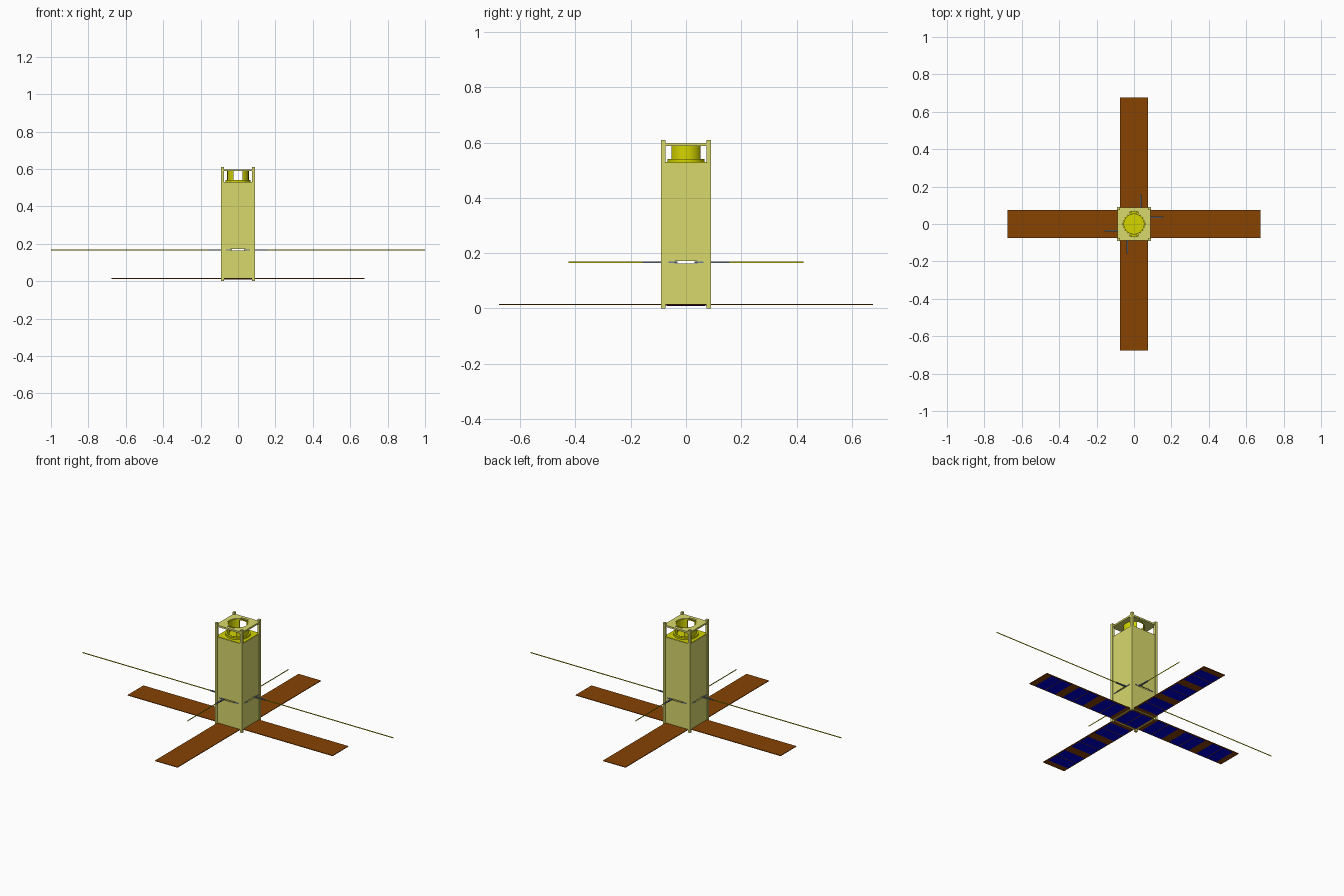
import bpy
import bmesh
from math import radians
from mathutils import Matrix, Vector

if "Cube" in bpy.data.objects:
    bpy.data.objects.remove(bpy.data.objects["Cube"], do_unlink=True)


def material(name, srgb):
    """Flat material from display colour, stored as linear values."""
    col = tuple(c ** 2.2 for c in srgb) + (1.0,)
    m = bpy.data.materials.new(name)
    m.use_nodes = True
    m.diffuse_color = col
    node = next(n for n in m.node_tree.nodes if n.type == 'BSDF_PRINCIPLED')
    node.inputs["Base Color"].default_value = col
    return m


khaki = material("khaki metal", (0.845, 0.845, 0.425))
yellow = material("bright yellow", (0.83, 0.83, 0.01))
brown = material("panel brown", (0.525, 0.27, 0.04))
blue = material("solar blue", (0.0, 0.0, 0.85))
grey = material("slate grey", (0.44, 0.5, 0.565))


def finish(name, bm, mat):
    mesh = bpy.data.meshes.new(name)
    bmesh.ops.recalc_face_normals(bm, faces=bm.faces)
    bm.to_mesh(mesh)
    bm.free()
    ob = bpy.data.objects.new(name, mesh)
    bpy.context.collection.objects.link(ob)
    if mat:
        mesh.materials.append(mat)
    return ob


def add_box(bm, lo, hi, turn=0):
    """Box between two corners, turned about the vertical axis."""
    lo, hi = Vector(lo), Vector(hi)
    mx = (Matrix.Rotation(radians(turn), 4, 'Z')
          @ Matrix.Translation((lo + hi) / 2)
          @ Matrix.Diagonal((*(hi - lo), 1)))
    bmesh.ops.create_cube(bm, size=1, matrix=mx)


def boxes(name, mat, items):
    bm = bmesh.new()
    for it in items:
        add_box(bm, *it)
    return finish(name, bm, mat)


def cylinder(name, mat, r, z0, z1):
    bm = bmesh.new()
    bmesh.ops.create_cone(bm, cap_ends=True, segments=48, radius1=r, radius2=r,
                          depth=z1 - z0,
                          matrix=Matrix.Translation((0, 0, (z0 + z1) / 2)))
    return finish(name, bm, mat)


def select(ob):
    bpy.ops.object.select_all(action='DESELECT')
    bpy.context.view_layer.objects.active = ob
    ob.select_set(True)


def cut(ob, *cutters):
    for c in cutters:
        select(ob)
        mod = ob.modifiers.new("cut", 'BOOLEAN')
        mod.operation = 'DIFFERENCE'
        mod.solver = 'EXACT'
        mod.object = c
        bpy.ops.object.modifier_apply(modifier=mod.name)
        bpy.data.objects.remove(c, do_unlink=True)


def smooth(ob):
    select(ob)
    bpy.ops.object.shade_smooth_by_angle(angle=radians(35))


W = 0.087       # half width of the body
RZ = 0.167      # antenna height
DECK = 0.527    # top of the closed body
TURNS = (0, 90, 180, 270)

# Hollow body with an antenna slot in each side
body = boxes("body_shell", khaki, [((-W, -W, 0.012), (W, W, DECK))])
cut(body,
    boxes("hollow", None, [((-0.08, -0.08, 0.018), (0.08, 0.08, DECK - 0.005))]),
    boxes("slot_x", None, [((-0.2, -0.04, RZ - 0.004), (0.2, 0.04, RZ + 0.004))]),
    boxes("slot_y", None, [((-0.04, -0.2, RZ - 0.004), (0.04, 0.2, RZ + 0.004))]))

# Corner rails
boxes("corner_rails", khaki,
      [((0.075, 0.075, 0), (0.09, 0.09, 0.61), a) for a in TURNS])

# Yellow deck inside the rails
boxes("top_deck", yellow, [((-0.084, -0.084, DECK - 0.002), (0.084, 0.084, DECK + 0.002))])

# Top frame with a round opening and two notches
frame = boxes("top_frame", khaki, [((-W, -W, 0.588), (W, W, 0.598))])
cut(frame,
    cylinder("opening", None, 0.058, 0.5, 0.7),
    boxes("notches", None, [((-0.022, -0.067, 0.5), (0.022, 0.067, 0.7))]))

# Instrument barrel with opposite windows, on a flange
barrel = cylinder("instrument_barrel", yellow, 0.0575, DECK, 0.596)
cut(barrel,
    cylinder("bore", None, 0.053, DECK + 0.005, 0.7),
    boxes("windows", None, [((-0.023, -0.1, 0.541), (0.023, 0.1, 0.59))]))
smooth(barrel)
flange = cylinder("barrel_flange", yellow, 0.067, DECK, 0.54)
cut(flange, cylinder("flange_bore", None, 0.053, DECK + 0.005, 0.7))
smooth(flange)

# Solar wings and bottom plate
P0, P1, HALF = 0.076, 0.676, 0.074
boxes("solar_wings", brown,
      [((P0, -HALF, 0.0125), (P1, HALF, 0.0165), a) for a in TURNS])
boxes("bottom_plate", brown, [((-0.076, -0.076, 0.01), (0.076, 0.076, 0.0125))])


def cell_pair(start, z, turn=0):
    """Two thin cells side by side along the wing."""
    return [((start + i * 0.073, -0.068, z - 0.0004),
             (start + i * 0.073 + 0.068, 0.068, z), turn) for i in range(2)]


cells = cell_pair(-0.0705, 0.01)
for a in TURNS:
    for k in range(3):
        cells += cell_pair(P0 + 0.036 + k * 0.193, 0.0125, a)
boxes("solar_cells", blue, cells)

# Antennas: grey root arms, slot end plates and thin yellow tapes
roots, plates, tapes = [], [], []
for a in TURNS:
    along_x = a in (0, 180)
    side = 0.035 if along_x else -0.035
    roots.append(((0.08, side - 0.004, RZ - 0.003), (0.158, side + 0.004, RZ + 0.003), a))
    for s in (-1, 1):
        y0, y1 = sorted((s * 0.036, s * 0.064))
        plates.append(((W - 0.004, y0, RZ - 0.003), (W + 0.002, y1, RZ + 0.003), a))
    tapes.append(((0.155, side - 0.0003, RZ - 0.003),
                  (1.0 if along_x else 0.425, side + 0.0003, RZ + 0.003), a))
boxes("antenna_tapes", yellow, tapes)
boxes("antenna_roots", grey, roots)
boxes("slot_end_plates", grey, plates)
